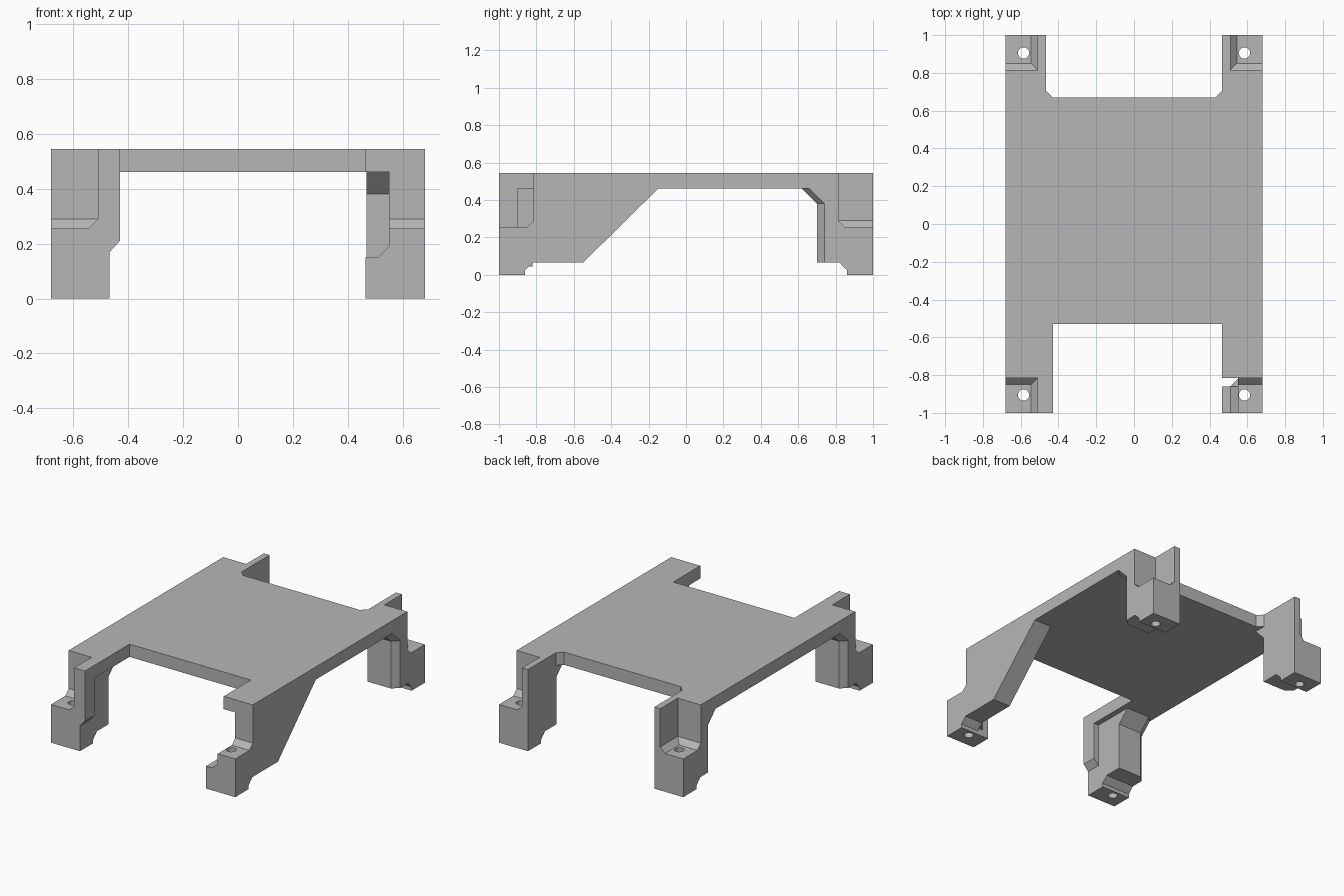
import bpy, bmesh

cube = bpy.data.objects.get("Cube")
if cube:
    bpy.data.objects.remove(cube, do_unlink=True)

grey = bpy.data.materials.new("plain grey")
grey.use_nodes = True
grey.diffuse_color = (0.47, 0.47, 0.47, 1)
grey.node_tree.nodes["Principled BSDF"].inputs["Base Color"].default_value = grey.diffuse_color

TOP, UNDER, FLOOR = 0.545, 0.46, 0.255
HALF, INNER = 0.68, 0.467


def loft(name, rings, helper=False):
    """Skin matching rings of 3D points and cap both ends."""
    bm = bmesh.new()
    loops = [[bm.verts.new(p) for p in ring] for ring in rings]
    for a, b in zip(loops, loops[1:]):
        for i in range(len(a)):
            j = (i + 1) % len(a)
            bm.faces.new((a[i], a[j], b[j], b[i]))
    bm.faces.new(loops[0][::-1])
    bm.faces.new(loops[-1])
    bmesh.ops.recalc_face_normals(bm, faces=bm.faces)
    mesh = bpy.data.meshes.new(name)
    bm.to_mesh(mesh)
    bm.free()
    mesh.materials.append(grey)
    obj = bpy.data.objects.new(name, mesh)
    bpy.context.collection.objects.link(obj)
    if helper:
        obj.hide_render = True
        obj.hide_viewport = True
        obj.display_type = 'WIRE'
    return obj


def cut(obj, cutters):
    for c in cutters:
        mod = obj.modifiers.new(c.name, 'BOOLEAN')
        mod.operation = 'DIFFERENCE'
        mod.solver = 'EXACT'
        mod.object = c


def corner_cutters(tag, sx, sy):
    """Open corner pocket with a sloped floor edge, and a round screw hole."""
    rings = []
    for x, y, z in ((0.545, 0.85, FLOOR), (0.51, 0.815, 0.29), (0.51, 0.815, 0.7)):
        rings.append([(sx * a, sy * b, z) for a, b in ((x, y), (0.8, y), (0.8, 1.1), (x, 1.1))])
    pocket = loft(tag + "_pocket_cutter", rings, True)
    bm = bmesh.new()
    bmesh.ops.create_cone(bm, cap_ends=True, segments=20, radius1=0.03, radius2=0.03, depth=1)
    bmesh.ops.translate(bm, verts=bm.verts, vec=(sx * 0.585, sy * 0.905, 0.2))
    mesh = bpy.data.meshes.new(tag + "_hole_cutter")
    bm.to_mesh(mesh)
    bm.free()
    mesh.materials.append(grey)
    hole = bpy.data.objects.new(mesh.name, mesh)
    bpy.context.collection.objects.link(hole)
    hole.hide_render = hole.hide_viewport = True
    return pocket, hole


# Deck with front and back slots and open corners
outline = [(-0.43, -0.53), (0.465, -0.53), (0.465, -0.815), (HALF, -0.815),
           (HALF, 0.815), (0.51, 0.815), (0.51, 1), (INNER, 1), (INNER, 0.705),
           (0.43, 0.67), (-0.43, 0.67), (-INNER, 0.705), (-INNER, 1), (-0.51, 1),
           (-0.51, 0.815), (-HALF, 0.815), (-HALF, -0.815), (-0.51, -0.815),
           (-0.51, -1), (-0.43, -1)]
loft("deck", [[(x, y, z) for x, y in outline] for z in (UNDER, TOP)])

# Three block legs with a chamfered outer edge
foot = [(1, 0), (0.86, 0), (0.86, 0.025), (0.82, 0.065)]


def leg_profile(shift):
    return foot + [(0.70 + shift, 0.065), (0.70 + shift, 0.38),
                   (0.62 + shift, UNDER), (1, UNDER)]


for tag, sx, sy in (("back_left", 1, 1), ("back_right", -1, 1), ("front_right", -1, -1)):
    rings = [[(sx * x, sy * y, z) for y, z in leg_profile(s)]
             for x, s in ((INNER, 0), (0.64, 0), (HALF, 0.04))]
    leg = loft(tag + "_leg", rings)
    cutters = corner_cutters(tag, sx, sy)
    cut(leg, cutters)
    if tag == "front_right":
        # Rib thickening the inner wall
        rib = [(-INNER, 0.17), (-0.43, 0.21), (-0.43, UNDER), (-INNER, UNDER)]
        loft("front_right_rib", [[(x, y, z) for x, z in rib] for y in (-1, -0.9)])

# Front left leg with a long diagonal brace
brace = foot + [(0.55, 0.065), (0.15, UNDER), (1, UNDER)]
leg = loft("front_left_leg", [[(x, -y, z) for y, z in brace] for x in (0.55, HALF)])
cut(leg, corner_cutters("front_left", 1, -1))

# Low inner lip of the front left foot
lip = [(0.465, 0), (0.55, 0), (0.55, 0.19), (0.51, 0.15), (0.465, 0.15)]
loft("front_left_foot_lip", [[(x, y, z) for x, z in lip] for y in (-1, -0.86)])
gusset = [(0.51, -0.86), (0.55, -0.86), (0.55, -0.82)]
loft("front_left_gusset", [[(x, y, z) for x, y in gusset] for z in (0.045, 0.15)])
